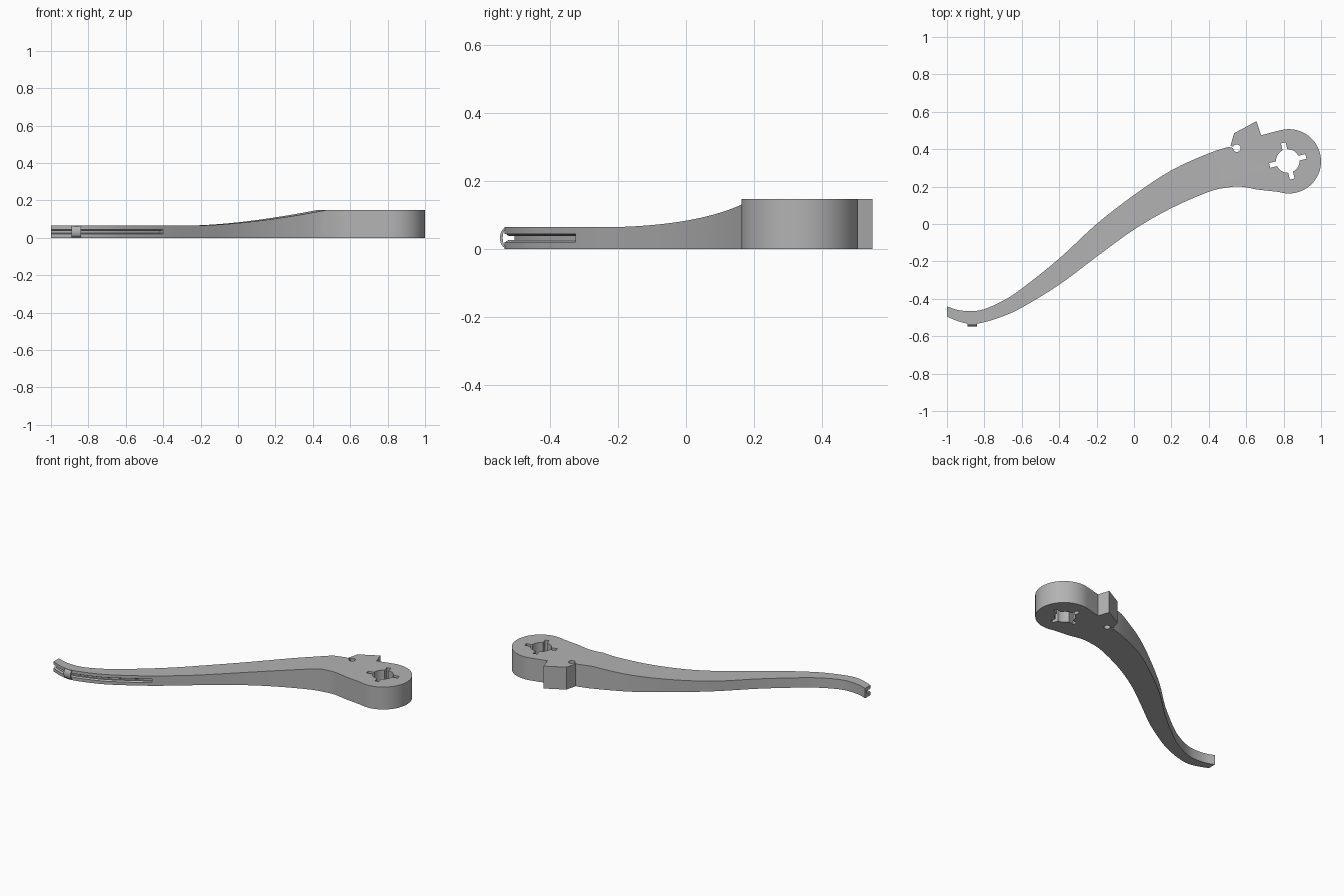
import bpy, bmesh
from math import cos, sin, pi, radians
from mathutils import Vector

if "Cube" in bpy.data.objects:
    bpy.data.objects.remove(bpy.data.objects["Cube"])

grey = bpy.data.materials.new("plain_grey")
grey.use_nodes = True
grey.diffuse_color = (0.45, 0.45, 0.45, 1)
grey.node_tree.nodes["Principled BSDF"].inputs["Base Color"].default_value = (0.45, 0.45, 0.45, 1)


def loft(name, rings):
    """Closed solid through matching rings of points."""
    bm = bmesh.new()
    loops = [[bm.verts.new(p) for p in ring] for ring in rings]
    n = len(loops[0])
    for a, b in zip(loops, loops[1:]):
        for i in range(n):
            j = (i + 1) % n
            bm.faces.new((a[i], a[j], b[j], b[i]))
    bm.faces.new(loops[0])
    bm.faces.new(loops[-1])
    bmesh.ops.recalc_face_normals(bm, faces=bm.faces)
    mesh = bpy.data.meshes.new(name)
    bm.to_mesh(mesh)
    bm.free()
    mesh.materials.append(grey)
    obj = bpy.data.objects.new(name, mesh)
    bpy.context.collection.objects.link(obj)
    return obj


def prism(name, outline, z0, z1):
    return loft(name, [[(x, y, z) for x, y in outline] for z in (z0, z1)])


def arc(cx, cy, r, a0, a1, n):
    return [(cx + r * cos(radians(a0 + (a1 - a0) * i / n)),
             cy + r * sin(radians(a0 + (a1 - a0) * i / n))) for i in range(n + 1)]


def spline(points, steps=4):
    """Catmull-Rom curve through 2D points."""
    p = [Vector(q) for q in points]
    p = [2 * p[0] - p[1]] + p + [2 * p[-1] - p[-2]]
    out = []
    for a, b, c, d in zip(p, p[1:], p[2:], p[3:]):
        for k in range(steps):
            t = k / steps
            out.append(0.5 * (2 * b + (c - a) * t + (2 * a - 5 * b + 4 * c - d) * t * t
                              + (3 * b - a - 3 * c + d) * t ** 3))
    return out + [p[-2]]


def bar(cx, cy, length, width, angle):
    u = Vector((cos(angle), sin(angle))) * length / 2
    v = Vector((-sin(angle), cos(angle))) * width / 2
    c = Vector((cx, cy))
    return [c - u - v, c + u - v, c + u + v, c - u + v]


def sweep(name, path, section):
    """Sweep a (depth, z) section along a plan path; depth goes into the arm."""
    rings = []
    for i, p in enumerate(path):
        d = (path[min(i + 1, len(path) - 1)] - path[max(i - 1, 0)]).normalized()
        normal = Vector((-d.y, d.x))
        rings.append([(*(p + normal * depth), z) for depth, z in section])
    return loft(name, rings)


def cut(target, cutter):
    cutter.hide_render = True
    mod = target.modifiers.new("cut", "BOOLEAN")
    mod.operation = "DIFFERENCE"
    mod.solver = "EXACT"
    mod.object = cutter
    bpy.context.view_layer.objects.active = target
    bpy.ops.object.modifier_apply(modifier=mod.name)
    bpy.data.objects.remove(cutter)


def smooth(obj):
    bpy.ops.object.select_all(action="DESELECT")
    obj.select_set(True)
    bpy.context.view_layer.objects.active = obj
    bpy.ops.object.shade_smooth_by_angle(angle=radians(25))


# Lever blank: curved arm, stop lug and round head in one outline
front_edge = spline([(-1, -.495), (-.94, -.52), (-.87, -.535), (-.8, -.525), (-.7, -.493),
                     (-.6, -.447), (-.4, -.325), (-.2, -.175), (0, -.03), (.2, .085),
                     (.4, .172), (.5, .195), (.57, .2), (.66, .184)])
back_edge = spline([(.515, .415), (.4, .378), (.2, .287), (0, .155), (-.2, 0), (-.4, -.185),
                    (-.6, -.345), (-.7, -.41), (-.8, -.455), (-.87, -.466), (-.94, -.46), (-1, -.44)])
head = arc(.828, .335, .172, -108, 106, 40)
lug = [(.68, .475), (.655, .55), (.535, .485)]
lever = prism("lever_body", front_edge + head + lug + back_edge, 0, .148)

# Hollow slope that thins the arm towards the tip
levels = [-1.6] + [-.32 + .86 * i / 24 for i in range(25)]
slope = [(s, .065 + .083 * (max(s + .32, 0) / .84) ** 1.8) for s in levels]
slope += [(.54, .3), (-1.6, .3)]
cut(lever, loft("slope_cutter", [[(s - .26 * y, y, z) for s, z in slope] for y in (-1, 1)]))

# Pivot hole with four key slots
cut(lever, prism("pivot_cutter", arc(.822, .337, .063, 0, 351, 39), -.1, .3))
for turn in (0, pi / 2):
    cut(lever, prism("key_cutter", bar(.822, .337, .2, .026, radians(14) + turn), -.1, .3))

# Small pin hole with a thin slit to the edge
cut(lever, prism("pin_cutter", arc(.55, .405, .02, 0, 345, 23), -.1, .3))
cut(lever, prism("slit_cutter", bar(.525, .411, .05, .007, radians(166)), -.1, .3))

# Keyhole-shaped groove along the front face near the tip
path = [p for p in front_edge if p.x < -.4]
path = [2 * path[0] - path[1]] + path
half = [(-.02, .013), (.004, .012), (.012, .006), (.018, .011), (.03, .011)]
section = [(d, .033 - h) for d, h in half] + [(d, .033 + h) for d, h in reversed(half)]
cut(lever, sweep("groove_cutter", path, section))
smooth(lever)

# Bowed strap bridging the groove
angles = [pi * i / 12 for i in range(13)]
outer = [(.003 - .018 * sin(a), .033 - .03 * cos(a)) for a in angles]
inner = [(.003 - .01 * sin(a), .033 - .024 * cos(a)) for a in reversed(angles)]
strap_path = [Vector((x, -.533)) for x in (-.89, -.84)]
smooth(sweep("groove_strap", strap_path, outer + inner))
